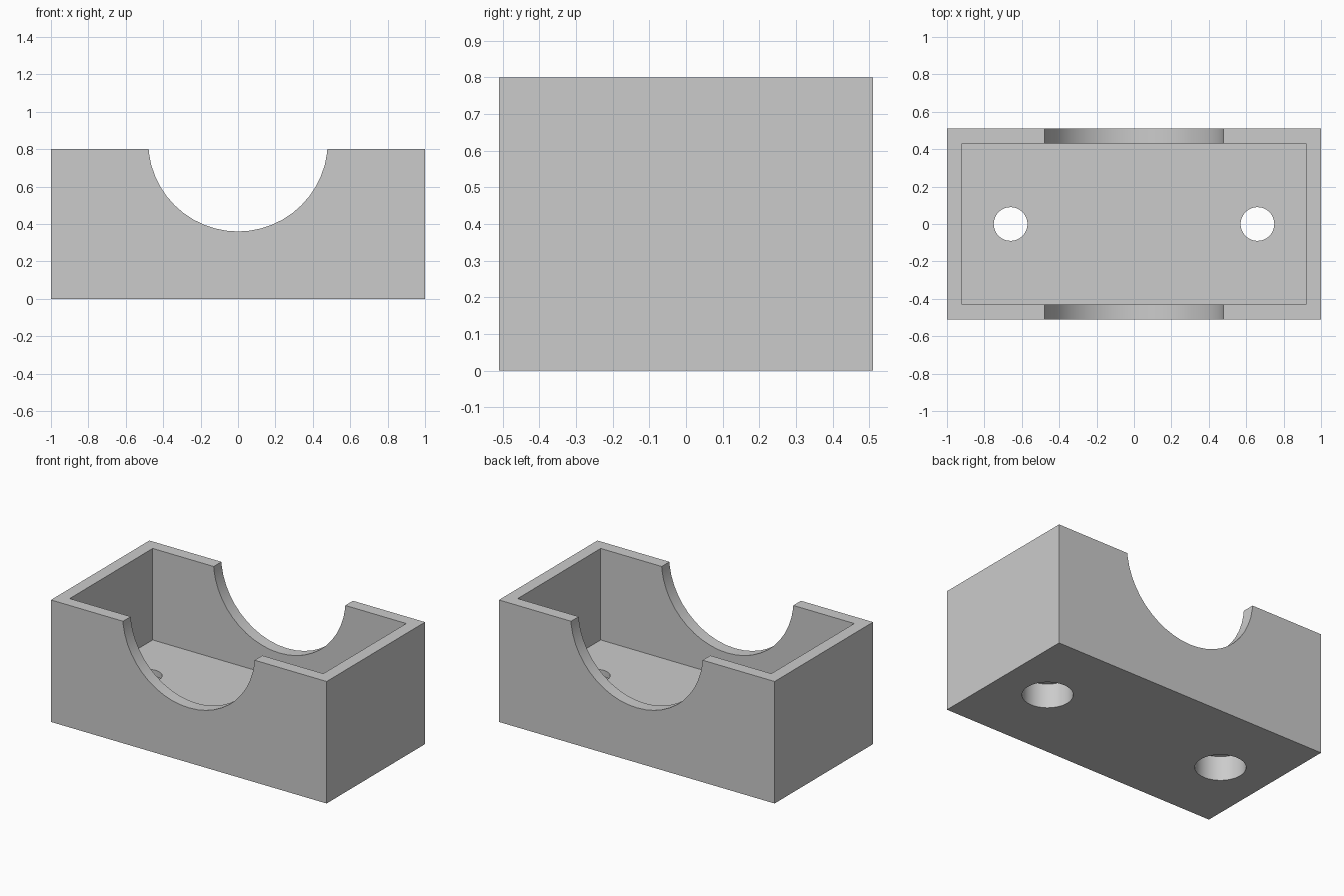
import bpy
import math

if "Cube" in bpy.data.objects:
    bpy.data.objects.remove(bpy.data.objects["Cube"], do_unlink=True)

LENGTH, WIDTH, HEIGHT = 2.0, 1.02, 0.8
WALL, FLOOR = 0.08, 0.2
OVERLAP = 0.1

grey = bpy.data.materials.new("light_grey")
grey.use_nodes = True
grey.diffuse_color = (0.6, 0.6, 0.6, 1)
grey.node_tree.nodes["Principled BSDF"].inputs["Base Color"].default_value = (0.6, 0.6, 0.6, 1)


def box(name, size, bottom):
    bpy.ops.mesh.primitive_cube_add(size=1, location=(0, 0, bottom + size[2] / 2))
    obj = bpy.context.object
    obj.name = name
    obj.scale = size
    bpy.ops.object.transform_apply(location=True, rotation=True, scale=True)
    obj.data.materials.append(grey)
    return obj


def cylinder(name, radius, depth, location, rotation=(0, 0, 0), sides=48):
    bpy.ops.mesh.primitive_cylinder_add(vertices=sides, radius=radius, depth=depth,
                                        location=location, rotation=rotation)
    obj = bpy.context.object
    obj.name = name
    obj.data.materials.append(grey)
    return obj


def cut(target, cutter):
    cutter.hide_render = True
    mod = target.modifiers.new("cut", 'BOOLEAN')
    mod.operation = 'DIFFERENCE'
    mod.solver = 'EXACT'
    mod.object = cutter
    bpy.context.view_layer.objects.active = target
    bpy.ops.object.modifier_apply(modifier=mod.name)
    bpy.data.objects.remove(cutter, do_unlink=True)


# Open-topped housing
housing = box("housing", (LENGTH, WIDTH, HEIGHT), 0)
cavity_size = (LENGTH - 2 * WALL, WIDTH - 2 * WALL, HEIGHT - FLOOR + OVERLAP)
cut(housing, box("cavity_cutter", cavity_size, FLOOR))

# Round cradle through the front and back walls
cut(housing, cylinder("cradle_cutter", 0.48, WIDTH + OVERLAP, (0, 0, 0.84),
                      (math.pi / 2, 0, 0)))

# Screw holes with wider recesses underneath
for side in (-1, 1):
    x = side * 0.66
    cut(housing, cylinder("screw_hole_cutter", 0.09, 0.6, (x, 0, 0.1)))
    recess = 0.16
    cut(housing, cylinder("screw_recess_cutter", 0.15, 2 * recess, (x, 0, 0)))

# Smooth curved walls, crisp edges
bpy.ops.object.select_all(action='DESELECT')
housing.select_set(True)
bpy.context.view_layer.objects.active = housing
bpy.ops.object.shade_smooth_by_angle(angle=math.radians(30))
